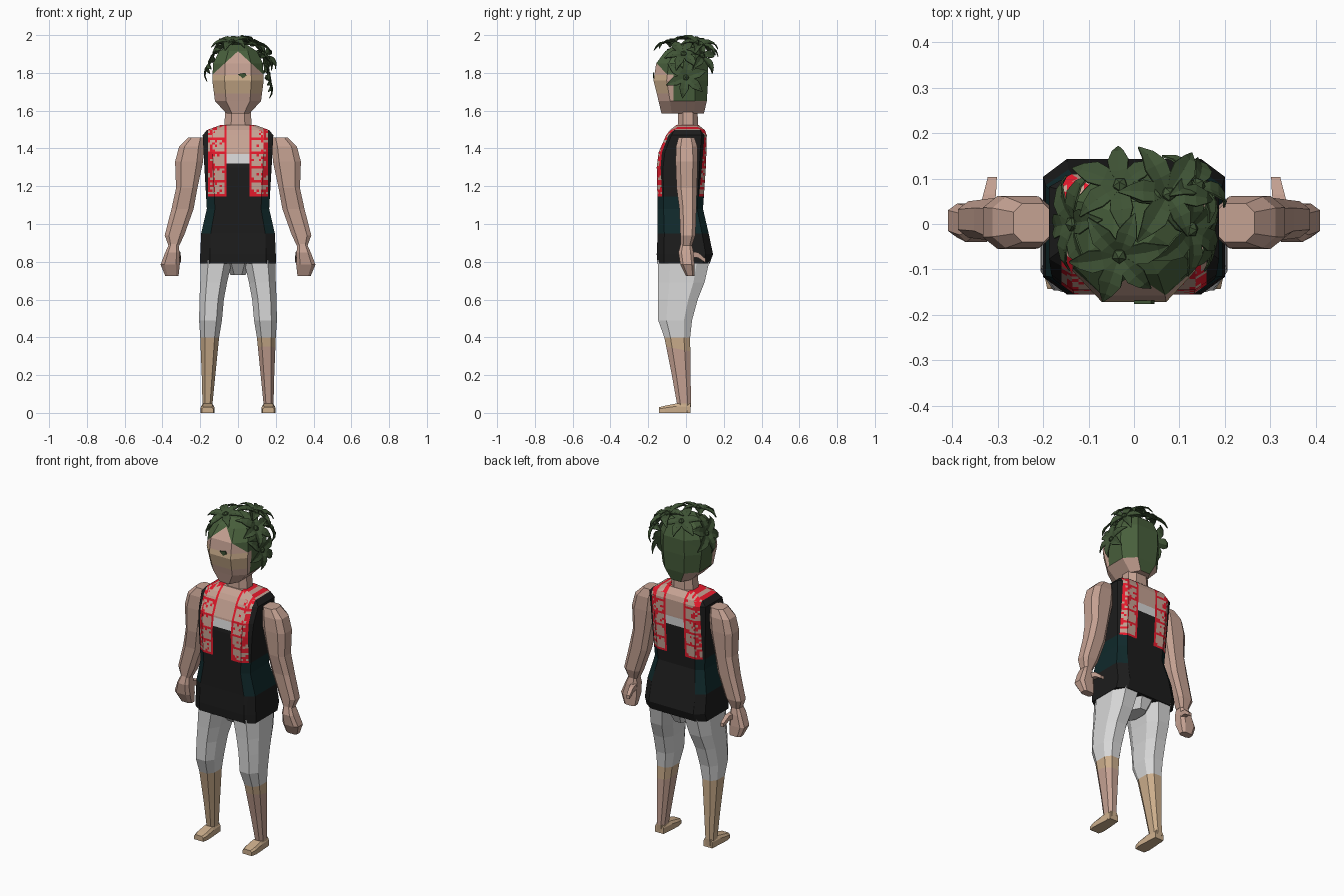
import bpy, bmesh, math, random
from mathutils import Vector, Matrix

if "Cube" in bpy.data.objects:
    bpy.data.objects.remove(bpy.data.objects["Cube"])

random.seed(4)


def material(name, r, g, b):
    m = bpy.data.materials.new(name)
    m.diffuse_color = (r, g, b, 1)
    m.use_nodes = True
    m.node_tree.nodes["Principled BSDF"].inputs["Base Color"].default_value = m.diffuse_color
    return m


SKIN = material("pink skin", 0.56, 0.36, 0.29)
TAN = material("tan skin", 0.60, 0.42, 0.26)
BLACK = material("black cloth", 0.012, 0.012, 0.012)
TEAL = material("dark teal cloth", 0.005, 0.022, 0.024)
RED = material("red lace", 0.80, 0.01, 0.025)
GREY = material("light grey cloth", 0.68, 0.68, 0.68)
GREEN = material("leaf green", 0.05, 0.088, 0.036)
HAIR = material("hair green", 0.065, 0.115, 0.045)


def ring(z, x0, x1, y0, y1, c=0.25):
    """Chamfered rectangle at height z."""
    cx, cy = c * (x1 - x0), c * (y1 - y0)
    return [Vector(p) for p in (
        (x0 + cx, y0, z), (x1 - cx, y0, z), (x1, y0 + cy, z), (x1, y1 - cy, z),
        (x1 - cx, y1, z), (x0 + cx, y1, z), (x0, y1 - cy, z), (x0, y0 + cy, z))]


def loft(rings):
    bm = bmesh.new()
    vs = [[bm.verts.new(p) for p in r] for r in rings]
    n = len(vs[0])
    for a, b in zip(vs, vs[1:]):
        for i in range(n):
            bm.faces.new((a[i], a[(i + 1) % n], b[(i + 1) % n], b[i]))
    bm.faces.new(vs[0][::-1])
    bm.faces.new(vs[-1])
    return bm


def cut(bm, co, no):
    bmesh.ops.bisect_plane(bm, geom=bm.verts[:] + bm.edges[:] + bm.faces[:],
                           plane_co=co, plane_no=no, dist=1e-5)


def finish(bm, name, mats, rule=None):
    bmesh.ops.recalc_face_normals(bm, faces=bm.faces[:])
    if rule:
        for f in bm.faces:
            f.material_index = mats.index(rule(f.calc_center_median(), f.normal))
    me = bpy.data.meshes.new(name)
    bm.to_mesh(me)
    bm.free()
    for m in mats:
        me.materials.append(m)
    ob = bpy.data.objects.new(name, me)
    bpy.context.collection.objects.link(ob)
    return ob


def mirrored(sections, s, c):
    return [ring(z, min(s * a, s * b), max(s * a, s * b), y0, y1, c)
            for z, a, b, y0, y1 in sections]


# Torso with tank top, lace straps and bare neckline
torso = loft([ring(z, -w, w, y0, y1, 0.13) for z, w, y0, y1 in (
    (0.79, 0.20, -0.153, 0.125), (0.84, 0.20, -0.155, 0.143),
    (0.95, 0.195, -0.15, 0.12), (1.08, 0.165, -0.15, 0.09),
    (1.30, 0.178, -0.155, 0.105), (1.38, 0.182, -0.145, 0.108),
    (1.47, 0.187, -0.105, 0.11), (1.497, 0.165, -0.085, 0.10),
    (1.525, 0.09, -0.05, 0.065))])
STEP = 0.0125
for i in range(9):
    for s in (1, -1):
        cut(torso, (s * (0.06 + i * STEP), 0, 0), (1, 0, 0))
for k in range(29):
    cut(torso, (0, 0, 1.145 + k * STEP), (0, 0, 1))


def torso_rule(c, n):
    ax = abs(c.x)
    if c.z < 1.145:
        return TEAL if 1.0 < c.z and ax > 0.125 and abs(n.y) < 0.95 else BLACK
    if ax > 0.16 or (abs(n.x) > 0.85 and c.z < 1.49):
        return BLACK
    if ax < 0.06:
        return BLACK if c.z < 1.32 else GREY if c.z < 1.37 else SKIN
    i, k = int((ax - 0.06) / STEP), int((c.z - 1.145) / STEP)
    lace = i == 0 or k % 6 == 0 or (i >= 5 and random.random() < 0.5) \
        or random.random() < 0.12
    return RED if lace else SKIN


finish(torso, "torso", [BLACK, TEAL, RED, GREY, SKIN], torso_rule)

# Neck
finish(loft([ring(1.49, -0.075, 0.075, -0.045, 0.065),
             ring(1.63, -0.065, 0.065, -0.04, 0.06)]), "neck", [SKIN])

# Head: face in front, hair cap behind a pointed hairline
head = loft([ring(z, -w, w, y0, y1, 0.24) for z, w, y0, y1 in (
    (1.585, 0.06, -0.13, 0.095), (1.65, 0.122, -0.145, 0.11),
    (1.76, 0.136, -0.172, 0.117), (1.85, 0.132, -0.158, 0.117),
    (1.915, 0.10, -0.11, 0.095), (1.95, 0.045, -0.05, 0.05))])
cut(head, (0, -0.065, 0), (0, 1, 0))
cut(head, (0, 0, 1.69), (0, 0, 1))
cut(head, (0, 0, 1.79), (0, 0, 1))
for s in (1, -1):
    cut(head, (0, 0, 1.915), (s * 0.11, 0, 0.12))


def head_rule(c, n):
    if c.z < 1.645 and (c.y < 0.08 or n.z < -0.9):
        return SKIN
    if c.y > -0.065 or c.z > 1.915 - abs(c.x) * 0.11 / 0.12:
        return HAIR
    return TAN if 1.69 < c.z < 1.79 and n.y < -0.6 else SKIN


finish(head, "head", [SKIN, TAN, HAIR], head_rule)

# Eye: a thin leaf-shaped plate
eye = loft([[Vector((0.025 + x, y, 1.785 + z)) for x, z in
             ((-0.025, 0.008), (0, -0.014), (0.02, 0), (0.012, 0.016))]
            for y in (-0.176, -0.169)])
finish(eye, "eye", [GREEN])

# Pelvis
finish(loft([ring(0.73, -0.04, 0.04, -0.07, 0.08),
             ring(0.81, -0.08, 0.08, -0.13, 0.12)]), "pelvis", [GREY])

LEG = ((0.81, 0.03, 0.197, -0.15, 0.125), (0.69, 0.058, 0.20, -0.147, 0.098),
       (0.60, 0.075, 0.204, -0.147, 0.062), (0.49, 0.085, 0.206, -0.147, 0.032),
       (0.40, 0.10, 0.20, -0.115, 0.022), (0.20, 0.12, 0.192, -0.075, 0.024),
       (0.05, 0.135, 0.188, -0.048, 0.027), (0.0, 0.132, 0.192, -0.045, 0.022))
ARM = ((1.457, 0.18, 0.265, -0.04, 0.045), (1.41, 0.18, 0.312, -0.053, 0.06),
       (1.33, 0.185, 0.333, -0.055, 0.062), (1.19, 0.215, 0.328, -0.05, 0.058),
       (1.08, 0.235, 0.352, -0.035, 0.055), (0.94, 0.285, 0.388, -0.03, 0.05),
       (0.885, 0.312, 0.368, -0.028, 0.032))
HAND = ((0.895, 0.315, 0.365, -0.028, 0.03), (0.85, 0.31, 0.385, -0.04, 0.04),
        (0.785, 0.308, 0.41, -0.03, 0.045), (0.725, 0.315, 0.385, 0.0, 0.045))

for s, side in ((1, "right"), (-1, "left")):
    # Legs: cropped trousers above the calf
    def leg_rule(c, n, s=s):
        if c.z > 0.40:
            return GREY
        return TAN if s < 0 or c.z > 0.33 or c.z < 0.08 else SKIN

    leg = loft(mirrored(LEG, s, 0.24))
    cut(leg, (0, 0, 0.33), (0, 0.2, 1))
    finish(leg, side + "_leg", [GREY, TAN, SKIN], leg_rule)

    # Feet: wedge running toward the toes
    foot = loft([[Vector((s * x, y, z)) for x, z in
                  ((0.161 - w, 0), (0.161 + w, 0), (0.161 + w, h * 0.7),
                   (0.161 + w * 0.7, h), (0.161 - w * 0.7, h), (0.161 - w, h * 0.7))]
                 for y, w, h in ((0.023, 0.028, 0.05), (-0.05, 0.034, 0.05),
                                 (-0.11, 0.037, 0.038), (-0.143, 0.03, 0.03))])
    finish(foot, side + "_foot", [TAN])

    # Arms, hands and thumbs
    finish(loft(mirrored(ARM, s, 0.22)), side + "_arm", [SKIN])
    finish(loft(mirrored(HAND, s, 0.2)), side + "_hand", [SKIN])
    thumb = loft([[Vector((s * (x + dx * w), y, z + dz * w)) for dx, dz in
                   ((-1, -1), (1, -1), (1, 1), (-1, 1))]
                  for x, y, z, w in ((0.327, 0.02, 0.84, 0.016),
                                     (0.318, 0.065, 0.835, 0.014),
                                     (0.312, 0.104, 0.805, 0.010))])
    finish(thumb, side + "_thumb", [SKIN])


# Leaf rosettes crowning the head
def rosette(name, center, normal, count, size, turn, droop):
    bm = bmesh.new()
    rot = Vector(normal).to_track_quat('Z', 'Y').to_matrix().to_4x4()
    base = Matrix.Translation(center) @ rot
    for i in range(count):
        a = turn + math.tau * i / count
        k = size * random.uniform(0.88, 1.1)
        m = base @ Matrix.Rotation(a, 4, 'Z') @ Matrix.Scale(k, 4)
        d = droop * random.uniform(0.5, 1.3)
        # midrib and edge stations: distance, half width, rib height, edge height
        st = ((0.06, 0.05, 0.0, 0.0), (0.32, 0.19, 0.07, 0.13),
              (0.55, 0.22, 0.08, 0.14), (0.8, 0.12, 0.02, 0.06), (1.0, 0.01, -d, -d))
        rows = [[bm.verts.new(m @ Vector((r, e * w, z))) for e, z in
                 ((-1, he), (0, hr), (1, he))] for r, w, hr, he in st]
        for p, q in zip(rows, rows[1:]):
            for j in (0, 1):
                bm.faces.new((p[j], p[j + 1], q[j + 1], q[j]))
    bmesh.ops.create_icosphere(bm, subdivisions=1, radius=0.018, matrix=base)
    ob = finish(bm, name, [GREEN])
    mod = ob.modifiers.new("thickness", 'SOLIDIFY')
    mod.thickness = 0.004


ROSETTES = (
    ((-0.03, 0.085, 1.945), (-0.15, 0.45, 1), 6, 0.11, 0.3, 0.15),
    ((0.075, 0.065, 1.955), (0.35, 0.25, 1), 6, 0.115, 0.9, 0.15),
    ((0.125, -0.012, 1.90), (0.8, -0.1, 0.7), 6, 0.115, 0.2, 0.15),
    ((-0.032, -0.07, 1.965), (-0.1, -0.3, 1), 6, 0.108, 0.5, 0.15),
    ((0.158, 0.0, 1.775), (1, 0, 0.2), 6, 0.118, 0.35, 0.1),
    ((-0.135, 0.0, 1.87), (-1, 0, 0.45), 6, 0.12, 0.6, 0.15),
    ((0.14, 0.085, 1.89), (0.7, 0.6, 0.5), 5, 0.10, 0.1, 0.15))
for n, args in enumerate(ROSETTES):
    rosette("leaf_rosette_%d" % (n + 1), *args)
